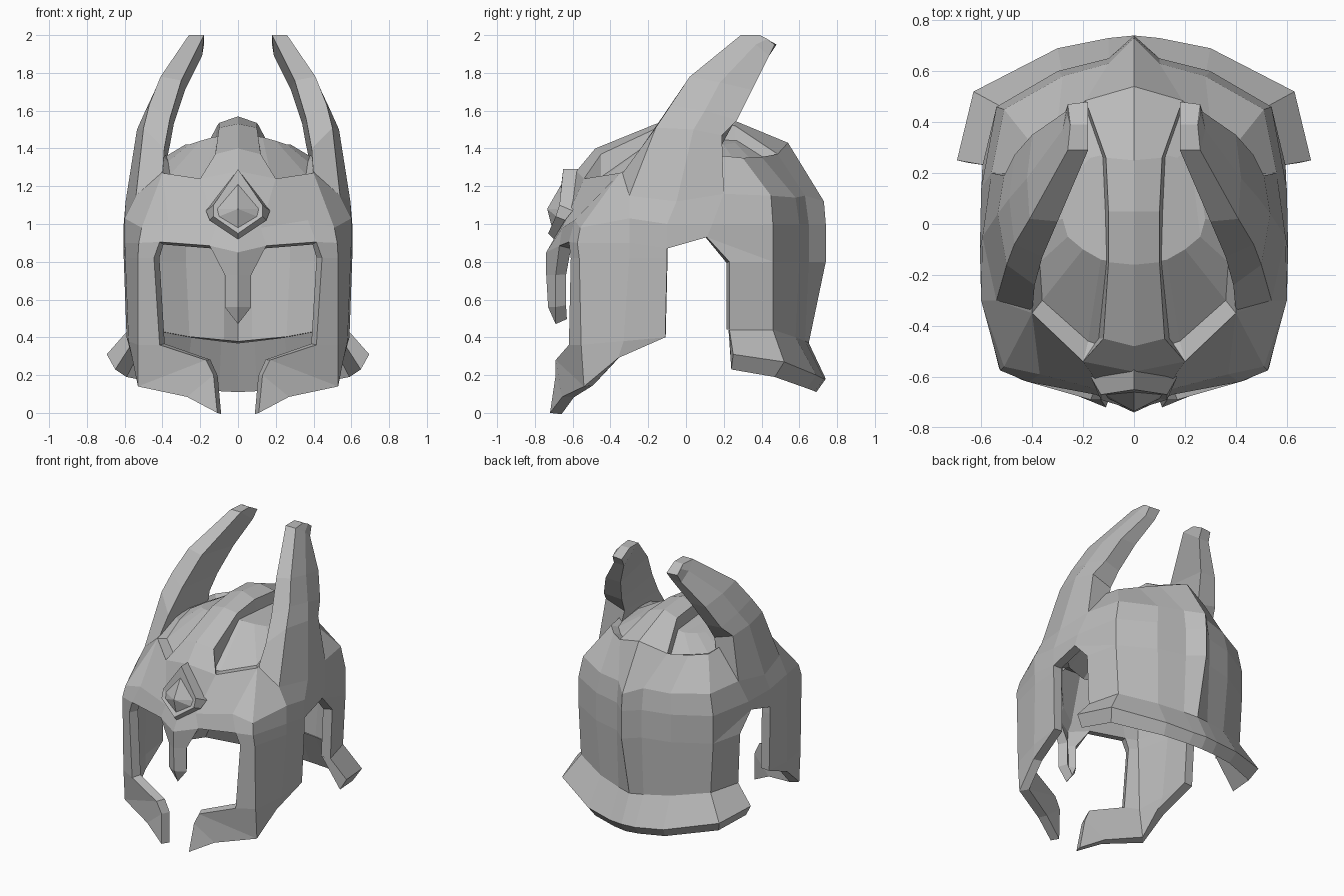
import bpy
import bmesh
from mathutils import Vector

if "Cube" in bpy.data.objects:
    bpy.data.objects.remove(bpy.data.objects["Cube"], do_unlink=True)

steel = bpy.data.materials.new("steel_grey")
steel_colour = (0.5, 0.5, 0.5, 1)
steel.use_nodes = True
steel.diffuse_color = steel_colour
steel.node_tree.nodes["Principled BSDF"].inputs["Base Color"].default_value = steel_colour


class HalfPart:
    """Collects patches of one half; repeated points collapse into triangles."""

    def __init__(self, name):
        self.name = name
        self.bm = bmesh.new()
        self.known = {}

    def vert(self, point):
        if point not in self.known:
            self.known[point] = self.bm.verts.new(point)
        return self.known[point]

    def patch(self, *rows):
        for low, high in zip(rows, rows[1:]):
            for i in range(min(len(low), len(high)) - 1):
                corners = (low[i], low[i + 1], high[i + 1], high[i])
                unique = list(dict.fromkeys(corners))
                if len(unique) > 2:
                    self.bm.faces.new([self.vert(p) for p in unique])

    def finish(self, closed=False, thickness=0):
        bmesh.ops.recalc_face_normals(self.bm, faces=self.bm.faces)
        if not closed:
            # Open surfaces must face away from the middle of the head
            middle = Vector((0, 0, 0.8))
            facing = sum(f.calc_area() * f.normal.dot(f.calc_center_median() - middle)
                         for f in self.bm.faces)
            if facing < 0:
                bmesh.ops.reverse_faces(self.bm, faces=self.bm.faces)
        mesh = bpy.data.meshes.new(self.name)
        self.bm.to_mesh(mesh)
        self.bm.free()
        mesh.materials.append(steel)
        part = bpy.data.objects.new(self.name, mesh)
        bpy.context.collection.objects.link(part)
        mirror = part.modifiers.new("mirror", "MIRROR")
        mirror.use_axis[0] = True
        mirror.merge_threshold = 0.002
        if thickness:
            solid = part.modifiers.new("thickness", "SOLIDIFY")
            solid.thickness = thickness
            solid.offset = -1


# Shell: rings from the brow upwards, each running from front to back
brow_low = [(0, -.74, .85), (.15, -.67, .885), (.415, -.62, .905), (.525, -.575, .9),
            (.6, -.3, .9), (.605, -.1, .87), (.6, .11, .93), (.54, .46, .8),
            (.3, .6, .8), (.1, .65, .8), (0, .74, .8)]
brow_high = [(0, -.7, .92), (.12, -.655, .98), (.37, -.59, 1.02), (.51, -.56, .98),
             (.6, -.3, 1.03), (.605, -.1, 1), (.6, .14, 1), (.54, .46, 1),
             (.3, .6, 1), (.1, .65, 1), (0, .74, 1)]
crown = [(0, -.58, 1.28), (.2, -.54, 1.24), (.4, -.35, 1.27), (.54, -.3, 1.15),
         (.595, -.05, 1.12), (.56, .2, 1.16), (.51, .45, 1.15), (.28, .58, 1.14),
         (.1, .63, 1.15), (0, .73, 1.12)]
# Sunken pockets beside the ridge: rim, floor edge and floor top
rim = crown[:3] + [(.4, -.15, 1.36), (.4, 0, 1.38), (.4, .2, 1.36), (.39, .3, 1.35),
                   (.3, .4, 1.355), (.19, .485, 1.37), (0, .54, 1.43)]
floor_edge = [(0, -.52, 1.24), (.18, -.46, 1.23), (.36, -.3, 1.26), (.37, -.15, 1.33),
              (.38, 0, 1.36), (.38, .18, 1.34), (.36, .26, 1.33), (.28, .35, 1.335),
              (.18, .43, 1.34), (0, .49, 1.38)]
floor_top = [(0, -.16, 1.48), (.13, -.14, 1.46), (.2, -.1, 1.44), (.26, -.05, 1.42),
             (.28, .02, 1.42), (.26, .14, 1.41), (.23, .2, 1.42), (.17, .26, 1.43),
             (.13, .27, 1.44), (0, .25, 1.48)]

shell = HalfPart("helmet_shell")
shell.patch(brow_low, brow_high, crown[:2] + [crown[2]] + crown[2:])
shell.patch(crown, rim, floor_edge, floor_top)
shell.patch(floor_top[:5], floor_top[:4:-1])

# Nose guard
nose_tip = (0, -.69, .47)
shell.patch([brow_low[0], (0, -.74, .73), (0, -.73, .56), nose_tip],
            [brow_low[1], (.07, -.69, .73), (.07, -.69, .56), nose_tip])

# Cheek plates and the pointed jaw guards
cheek_high = [(.445, -.61, .82), (.53, -.565, .82), (.597, -.3, .82), (.605, -.1, .82)]
cheek_low = [(.415, -.62, .36), (.53, -.555, .36), (.58, -.33, .38), (.59, -.11, .4)]
jaw_corner = (.53, -.54, .14)
jaw_tip = (.11, -.72, 0)
shell.patch(brow_low[2:6], cheek_high, cheek_low)
shell.patch(cheek_low[1:], [jaw_corner, (.56, -.36, .29), cheek_low[3]])
shell.patch([cheek_low[0], (.17, -.69, .28), (.13, -.69, .2), jaw_tip],
            [cheek_low[1], jaw_corner, (.27, -.655, .085), jaw_tip])

# Neck wall behind the ear opening
neck_top = [(.595, .23, .8)] + brow_low[7:]
neck_low = [(.58, .23, .44), (.52, .46, .44), (.28, .58, .4), (.1, .63, .38), (0, .65, .37)]
shell.patch(brow_low[6:8], neck_top[:2])
shell.patch(neck_top, neck_low)
shell.finish(thickness=.065)

# Solid flared hem around the neck
hem_edge = [(.695, .25, .31), (.63, .52, .27), (.3, .69, .2), (.1, .73, .18), (0, .74, .18)]
hem_foot = [(.65, .24, .23), (.59, .47, .19), (.28, .64, .13), (.1, .68, .115), (0, .69, .11)]
neck_inner = [(x - .12 * x, y - .1 * y, z) for x, y, z in neck_low[1:]]
neck_inner.insert(0, (.515, .225, .44))
hem = HalfPart("neck_hem")
hem.patch(neck_low, hem_edge, hem_foot, neck_inner, neck_low)
hem.patch([neck_low[0], hem_edge[0]], [neck_inner[0], hem_foot[0]])
hem.finish(closed=True)

# Raised ridge over the crown, widening towards both ends
ridge_line = [crown[0], (0, -.48, 1.4), (0, -.16, 1.53), (0, .05, 1.57),
              (0, .25, 1.55), rim[9]]
ridge_edge = [crown[1], (.12, -.45, 1.37), (.1, -.15, 1.51), (.1, .05, 1.535),
              (.11, .26, 1.52), rim[8]]
ridge_foot = [(x + .02, y, z - .13) for x, y, z in ridge_edge]
ridge = HalfPart("crown_ridge")
ridge.patch(ridge_line, ridge_edge, ridge_foot)
ridge.finish()

# Horns: five-sided rings from the temple to the tip, bulging on the outside
horn_rings = [
    [(.4, -.35, 1.25), crown[3], crown[4], crown[5], (.39, .2, 1.28)],
    [(.39, -.24, 1.4), (.5, -.16, 1.51), (.535, .04, 1.5), (.51, .19, 1.47), (.36, .19, 1.42)],
    [(.36, -.13, 1.56), (.47, -.08, 1.63), (.49, .1, 1.6), (.47, .27, 1.55), (.34, .25, 1.53)],
    [(.3, .01, 1.76), (.41, .02, 1.78), (.42, .18, 1.75), (.4, .35, 1.71), (.28, .35, 1.71)],
    [(.18, .29, 2), (.26, .29, 2), (.28, .37, 1.95), (.27, .44, 1.89), (.19, .44, 1.89)],
    [(.18, .39, 2), (.25, .39, 2), (.26, .43, 1.98), (.26, .47, 1.95), (.18, .48, 1.95)],
]
horns = HalfPart("horns")
horns.patch(*[ring + ring[:1] for ring in horn_rings])
for a, b, c, d, e in (horn_rings[0], horn_rings[-1]):
    horns.patch([a, b, c], [e, d, c])
horns.finish(closed=True)

# Brow jewel: stepped frame around a pointed stone
frame_back = [(0, -.57, 1.29), (.17, -.6, 1.07), (.15, -.64, 1.02), (0, -.7, .92)]
frame_front = [(0, -.65, 1.29), (.13, -.67, 1.1), (.13, -.69, 1.04), (0, -.73, .95)]
stone_rim = [(0, -.66, 1.21), (.11, -.67, 1.08), (.1, -.685, 1.04), (0, -.71, .98)]
jewel = HalfPart("brow_jewel")
jewel.patch(frame_back, frame_front, stone_rim, [(0, -.735, 1.08)] * len(stone_rim))
jewel.finish()
